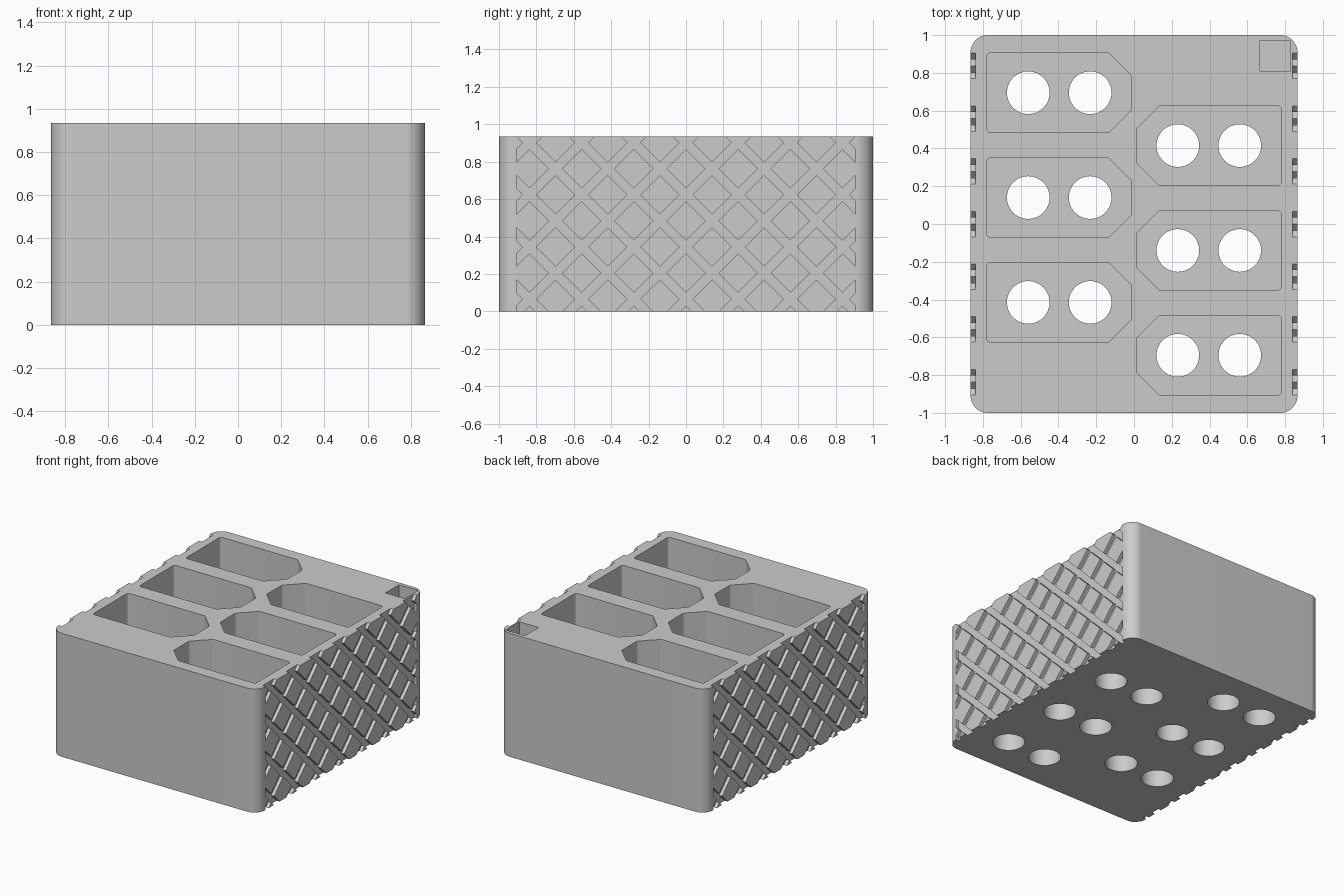
import bpy, bmesh, math
from mathutils import Vector

cube = bpy.data.objects.get("Cube")
if cube:
    bpy.data.objects.remove(cube, do_unlink=True)

HX, HY, HEIGHT = 0.865, 1.0, 0.935
FLOOR = 0.15            # thickness under the pockets
GROOVE = 0.025          # depth of the side pattern
GRIP_Y = 0.905          # half length of the side pattern
PITCH, HALF_DIAG = 0.279, 0.105

grey = bpy.data.materials.new("light grey")
grey.use_nodes = True
grey.diffuse_color = (0.6, 0.6, 0.6, 1)
grey.node_tree.nodes["Principled BSDF"].inputs["Base Color"].default_value = (0.6, 0.6, 0.6, 1)


def make_object(name, bm):
    bmesh.ops.recalc_face_normals(bm, faces=bm.faces[:])
    mesh = bpy.data.meshes.new(name)
    bm.to_mesh(mesh)
    bm.free()
    mesh.materials.append(grey)
    obj = bpy.data.objects.new(name, mesh)
    bpy.context.collection.objects.link(obj)
    return obj


def extrude(bm, points, offset):
    """Closed prism from a flat outline: two caps and a ring of walls."""
    low = [bm.verts.new(p) for p in points]
    high = [bm.verts.new(Vector(p) + Vector(offset)) for p in points]
    bm.faces.new(low[::-1])
    bm.faces.new(high)
    for i in range(len(low)):
        j = (i + 1) % len(low)
        bm.faces.new((low[i], low[j], high[j], high[i]))


def fillet(points, radius, steps):
    """Round every corner of a convex outline."""
    out = []
    for i, p in enumerate(points):
        p = Vector(p)
        a = (Vector(points[i - 1]) - p).normalized()
        b = (Vector(points[(i + 1) % len(points)]) - p).normalized()
        half = a.angle(b) / 2
        centre = p + (a + b).normalized() * (radius / math.sin(half))
        start = p + a * (radius / math.tan(half)) - centre
        end = p + b * (radius / math.tan(half)) - centre
        for k in range(steps + 1):
            t = k / steps
            out.append(centre + (start * (1 - t) + end * t).normalized() * radius)
    return out


def rect(x0, x1, y0, y1):
    return [(x0, y0), (x1, y0), (x1, y1), (x0, y1)]


def prism(bm, outline, z0, z1):
    extrude(bm, [(p[0], p[1], z0) for p in outline], (0, 0, z1 - z0))


# Rounded block
bm = bmesh.new()
prism(bm, fillet(rect(-HX, HX, -HY, HY), 0.09, 12), 0, HEIGHT)
body = make_object("holder_body", bm)

# Pockets: three per column, the second column turned half a circle
pocket_bm, hole_bm = bmesh.new(), bmesh.new()
for turn in (1, -1):
    for cy in (0.695, 0.14, -0.415):
        x0, x1, w, c = -0.78, -0.013, 0.21, 0.12
        shape = [(x0, cy - w), (x1 - c, cy - w), (x1, cy - w + c),
                 (x1, cy + w - c), (x1 - c, cy + w), (x0, cy + w)]
        shape = fillet([(x * turn, y * turn) for x, y in shape], 0.02, 4)
        prism(pocket_bm, shape, FLOOR, HEIGHT + 0.1)
        # Two round push-out holes in each floor
        for cx in (-0.56, -0.232):
            circle = [((cx + 0.113 * math.cos(a)) * turn, (cy + 0.113 * math.sin(a)) * turn)
                      for a in (math.tau * k / 48 for k in range(48))]
            prism(hole_bm, circle, -0.1, FLOOR + 0.1)

# Small square corner pocket and the recesses for the side pattern
prism(pocket_bm, rect(0.668, 0.828, 0.81, 0.972), HEIGHT - 0.2, HEIGHT + 0.1)
for x0, x1 in ((HX - GROOVE, HX + 0.1), (-HX - 0.1, GROOVE - HX)):
    prism(pocket_bm, rect(x0, x1, -GRIP_Y, GRIP_Y), -0.1, HEIGHT + 0.1)

cutters = [make_object("pocket_cutter", pocket_bm), make_object("hole_cutter", hole_bm)]
for cutter in cutters:
    cutter.hide_render = True
    mod = body.modifiers.new(cutter.name, 'BOOLEAN')
    mod.operation, mod.solver, mod.object = 'DIFFERENCE', 'EXACT', cutter
bpy.context.view_layer.update()
cut_mesh = bpy.data.meshes.new_from_object(body.evaluated_get(bpy.context.evaluated_depsgraph_get()))
body.modifiers.clear()
body.data = cut_mesh
cut_mesh.materials.clear()
cut_mesh.materials.append(grey)
for poly in cut_mesh.polygons:
    poly.material_index = 0
for cutter in cutters:
    bpy.data.objects.remove(cutter, do_unlink=True)

# Raised diamonds on both sides, trimmed to the pattern area
for s, name in ((1, "left_grip_diamonds"), (-1, "right_grip_diamonds")):
    bm = bmesh.new()
    for row in range(-1, 7):
        z = 0.065 + row * PITCH / 2
        for col in range(-4, 5):
            y = (col + (0.5 if row % 2 == 0 else 0)) * PITCH
            if abs(y) > GRIP_Y + HALF_DIAG - 0.005:
                continue
            d = HALF_DIAG
            x = s * (HX - GROOVE - 0.003)
            extrude(bm, [(x, y - d, z), (x, y, z - d), (x, y + d, z), (x, y, z + d)],
                    (s * (GROOVE + 0.003), 0, 0))
    for co, no in (((0, 0, 0), (0, 0, -1)), ((0, 0, HEIGHT), (0, 0, 1)),
                   ((0, GRIP_Y, 0), (0, 1, 0)), ((0, -GRIP_Y, 0), (0, -1, 0))):
        bmesh.ops.bisect_plane(bm, geom=bm.verts[:] + bm.edges[:] + bm.faces[:],
                               plane_co=co, plane_no=no, clear_outer=True)
        bmesh.ops.holes_fill(bm, edges=[e for e in bm.edges if e.is_boundary], sides=0)
    make_object(name, bm)

# Smooth only the rounded walls
bpy.ops.object.select_all(action='DESELECT')
body.select_set(True)
bpy.context.view_layer.objects.active = body
bpy.ops.object.shade_smooth_by_angle(angle=math.radians(25))
